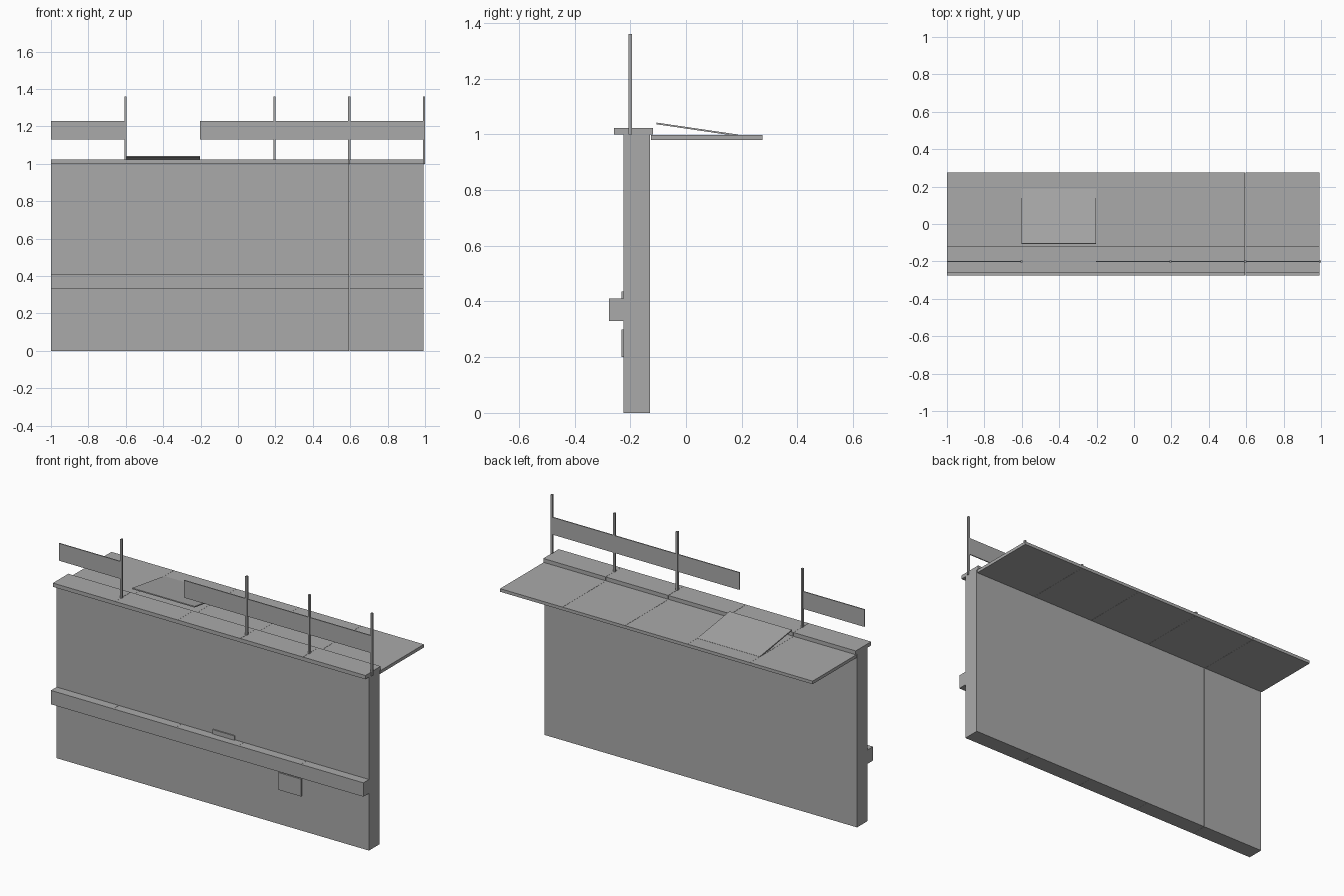
import bpy
import math

if "Cube" in bpy.data.objects:
    bpy.data.objects.remove(bpy.data.objects["Cube"])

grey = bpy.data.materials.new("concrete_grey")
grey.diffuse_color = (0.4, 0.4, 0.4, 1)
grey.use_nodes = True
grey.node_tree.nodes["Principled BSDF"].inputs["Base Color"].default_value = grey.diffuse_color


def box(name, x, y, z):
    """Box spanning the given (min, max) ranges."""
    bpy.ops.mesh.primitive_cube_add(size=1, location=[sum(r) / 2 for r in (x, y, z)])
    ob = bpy.context.object
    ob.name = name
    ob.scale = [r[1] - r[0] for r in (x, y, z)]
    bpy.ops.object.transform_apply(location=False, rotation=False, scale=True)
    ob.data.materials.append(grey)
    return ob


PITCH, WIDTH = 0.3988, 0.3978   # five wall modules with hairline joints

for i in range(5):
    x0 = -1 + i * PITCH
    span = (x0, x0 + WIDTH)
    box("wall_panel", span, (-0.225, -0.13), (0, 1.0))
    box("wall_cap", span, (-0.258, -0.118), (1.0, 1.022))
    box("walkway_slab", span, (-0.125, 0.275), (0.98, 0.998))
    box("front_beam", span, (-0.276, -0.225), (0.33, 0.41))
    if i == 1:
        # Raised hatch lying on the walkway, in the module without a railing
        y0, z0, y1, z1 = -0.106, 1.04, 0.187, 0.997
        length = math.hypot(y1 - y0, z1 - z0)
        hatch = box("hatch", span, (-length / 2, length / 2), (-0.003, 0.003))
        hatch.location = (x0 + WIDTH / 2, (y0 + y1) / 2, (z0 + z1) / 2 - 0.001)
        hatch.rotation_euler.x = math.atan2(z1 - z0, y1 - y0)
    else:
        # Railing board and its post at the right end of the module
        box("rail_board", span, (-0.203, -0.197), (1.13, 1.23))
        px = x0 + WIDTH
        box("rail_post", (px - 0.005, px + 0.006), (-0.206, -0.194), (1.0, 1.36))

# Thin plates on the wall face above and below the beam
box("upper_plate", (0.0, 0.14), (-0.232, -0.224), (0.34, 0.435))
box("lower_plate", (0.42, 0.565), (-0.232, -0.224), (0.2, 0.3))
